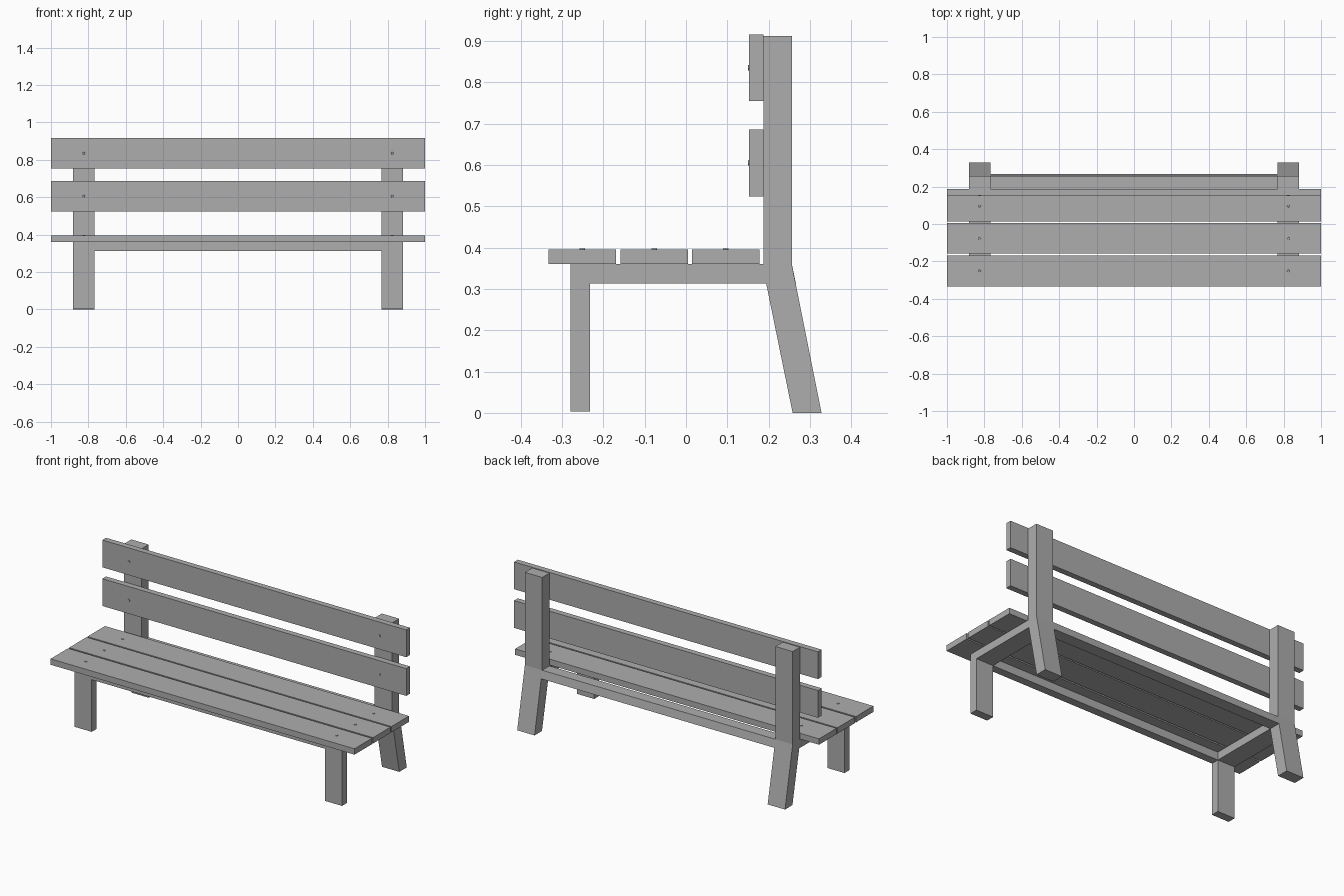
import bpy
import bmesh
from mathutils import Matrix, Vector

cube = bpy.data.objects.get("Cube")
if cube:
    bpy.data.objects.remove(cube, do_unlink=True)

grey = bpy.data.materials.new("plain grey")
grey.use_nodes = True
colour = (0.42, 0.42, 0.42, 1)
grey.diffuse_color = colour
grey.node_tree.nodes["Principled BSDF"].inputs["Base Color"].default_value = colour


def finish(name, bm):
    bmesh.ops.recalc_face_normals(bm, faces=bm.faces)
    mesh = bpy.data.meshes.new(name)
    bm.to_mesh(mesh)
    bm.free()
    mesh.materials.append(grey)
    obj = bpy.data.objects.new(name, mesh)
    bpy.context.collection.objects.link(obj)
    return obj


def prism(name, profile, x0, x1):
    """Extrude a (y, z) profile along x."""
    bm = bmesh.new()
    face = bm.faces.new([bm.verts.new((x0, y, z)) for y, z in profile])
    out = bmesh.ops.extrude_face_region(bm, geom=[face])
    verts = [v for v in out["geom"] if isinstance(v, bmesh.types.BMVert)]
    bmesh.ops.translate(bm, verts=verts, vec=(x1 - x0, 0, 0))
    return finish(name, bm)


def rect(y0, y1, z0, z1):
    return [(y0, z0), (y1, z0), (y1, z1), (y0, z1)]


def bolt(name, place, axis):
    """Low round head centred on the plank surface."""
    bm = bmesh.new()
    turn = Vector((0, 0, 1)).rotation_difference(Vector(axis)).to_matrix().to_4x4()
    bmesh.ops.create_cone(bm, cap_ends=True, segments=8, radius1=0.008,
                          radius2=0.006, depth=0.006,
                          matrix=Matrix.Translation(place) @ turn)
    finish(name, bm)


# Side frames: front leg, seat bearer, splayed rear leg and back post in one outline
INNER, OUTER = 0.767, 0.881
RAIL_LOW, RAIL_TOP = 0.313, 0.36
side = [(-0.28, 0.003), (-0.232, 0.003), (-0.232, RAIL_LOW), (0.194, RAIL_LOW),
        (0.258, 0), (0.328, 0), (0.256, RAIL_TOP), (0.256, 0.912),
        (0.188, 0.912), (0.188, RAIL_TOP), (-0.28, RAIL_TOP)]
prism("left_side_frame", side, INNER, OUTER)
prism("right_side_frame", side, -OUTER, -INNER)

# Long rails joining the side frames
prism("front_rail", rect(-0.28, -0.232, RAIL_LOW, RAIL_TOP), -INNER, INNER)
prism("rear_rail", [(0.194, RAIL_LOW), (0.266, RAIL_LOW),
                    (0.256, RAIL_TOP), (0.188, RAIL_TOP)], -INNER, INNER)

# Seat planks with bolts
SEAT_TOP = 0.395
for i, y in enumerate((-0.251, -0.077, 0.096)):
    prism(f"seat_plank_{i + 1}", rect(y - 0.082, y + 0.082, RAIL_TOP, SEAT_TOP), -1, 1)
    for label, x in (("left", 0.825), ("right", -0.825)):
        bolt(f"seat_bolt_{label}_{i + 1}", (x, y, SEAT_TOP), (0, 0, 1))

# Backrest planks with bolts
BACK_FRONT = 0.153
for i, z in enumerate((0.605, 0.835)):
    prism(f"back_plank_{i + 1}", rect(BACK_FRONT, 0.188, z - 0.081, z + 0.081), -1, 1)
    for label, x in (("left", 0.825), ("right", -0.825)):
        bolt(f"back_bolt_{label}_{i + 1}", (x, BACK_FRONT, z), (0, -1, 0))
